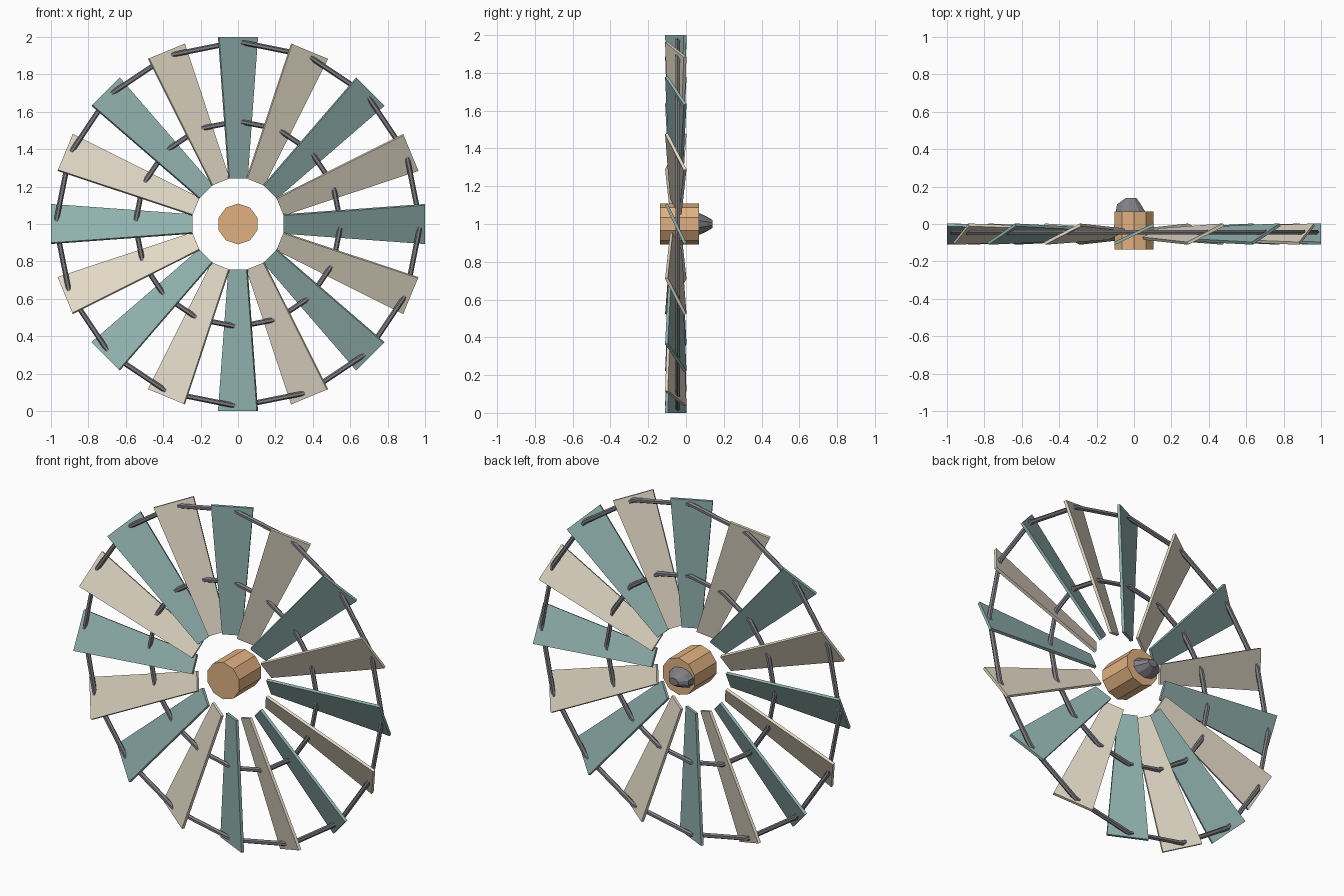
import bpy, bmesh, math
from mathutils import Matrix, Vector

if "Cube" in bpy.data.objects:
    bpy.data.objects.remove(bpy.data.objects["Cube"])


def material(name, rgb):
    m = bpy.data.materials.new(name)
    m.diffuse_color = (*rgb, 1)
    m.use_nodes = True
    m.node_tree.nodes["Principled BSDF"].inputs["Base Color"].default_value = m.diffuse_color
    return m


TEAL = material("teal paint", (0.28, 0.44, 0.42))
CREAM = material("cream paint", (0.76, 0.69, 0.56))
WOOD = material("tan wood", (0.75, 0.44, 0.22))
STEEL = material("grey steel", (0.21, 0.21, 0.23))

CENTRE = Vector((0, 0, 1))
BLADES = 16
BLADE_Y = -0.054


def finish(name, bm, mat):
    bmesh.ops.recalc_face_normals(bm, faces=bm.faces)
    mesh = bpy.data.meshes.new(name)
    bm.to_mesh(mesh)
    bm.free()
    mesh.materials.append(mat)
    obj = bpy.data.objects.new(name, mesh)
    bpy.context.collection.objects.link(obj)
    return obj


def loft(name, rings, mat, closed=False):
    """Skin a list of point rings, capping the ends unless closed."""
    bm = bmesh.new()
    rings = [[bm.verts.new(p) for p in ring] for ring in rings]
    pairs = list(zip(rings, rings[1:]))
    if closed:
        pairs.append((rings[-1], rings[0]))
    sides = len(rings[0])
    for a, b in pairs:
        for i in range(sides):
            j = (i + 1) % sides
            bm.faces.new((a[i], a[j], b[j], b[i]))
    if not closed:
        bm.faces.new(rings[0])
        bm.faces.new(rings[-1])
    return finish(name, bm, mat)


def ellipse(y, x, rx, rz, sides):
    """Ring of points facing along y, with one point at the top."""
    angles = [2 * math.pi * i / sides for i in range(sides)]
    return [CENTRE + Vector((x + rx * math.sin(a), y, rz * math.cos(a)))
            for a in angles]


# Pitched, tapered blades in alternating colours
def blade(index):
    bm = bmesh.new()
    bmesh.ops.create_cube(bm, size=1)
    for v in bm.verts:
        outer = v.co.z > 0
        v.co = Vector((math.copysign(0.115 if outer else 0.054, v.co.x),
                       math.copysign(0.008, v.co.y),
                       1.0 if outer else 0.243))
    pitch = Matrix.Rotation(math.radians(25.5), 4, 'Z')
    spin = Matrix.Rotation(2 * math.pi * index / BLADES, 4, 'Y')
    place = Matrix.Translation(CENTRE + Vector((0, BLADE_Y, 0)))
    bm.transform(place @ spin @ pitch)
    finish(f"blade_{index + 1}", bm, CREAM if index % 2 else TEAL)


for k in range(BLADES):
    blade(k)

# Two rings of straight rods threading through the blades
for ring_name, radius in (("inner_ring", 0.55), ("outer_ring", 0.975)):
    rings = []
    for k in range(6):
        a = math.pi * k / 3
        r = radius + 0.014 * math.cos(a)
        rings.append(ellipse(-0.044 + 0.014 * math.sin(a), 0, r, r, BLADES))
    loft(ring_name, rings, STEEL, closed=True)

# Ten-sided hub
loft("hub", [ellipse(y, 0, 0.109, 0.109, 10) for y in (-0.137, 0.068)], WOOD)

# Tapered coupling leaning off the back of the hub
loft("rear_coupling",
     [ellipse(0.060, -0.0175, 0.085, 0.062, 10),
      ellipse(0.105, -0.027, 0.067, 0.042, 10),
      ellipse(0.139, -0.015, 0.030, 0.022, 10)], STEEL)
